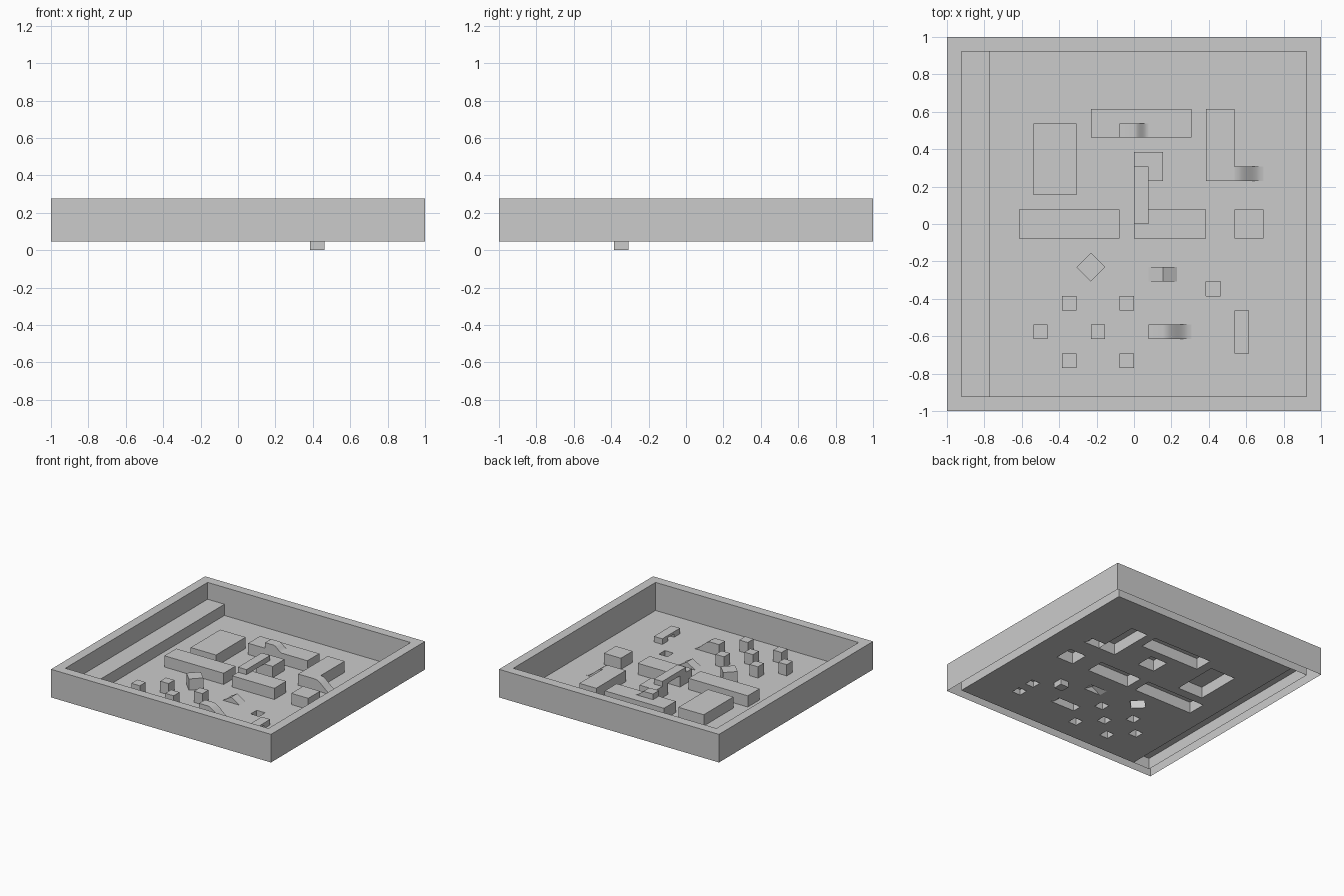
import bpy
import math

if "Cube" in bpy.data.objects:
    bpy.data.objects.remove(bpy.data.objects["Cube"])

U = 1 / 13        # plan module
V = 0.6 * U       # height module
FLOOR = V         # floor level; only the pit reaches z = 0


def make(name, verts, faces):
    mesh = bpy.data.meshes.new(name)
    # Coordinates are given in modules, measured from the floor
    mesh.from_pydata([(x * U, y * U, FLOOR + z * V) for x, y, z in verts], [], faces)
    mesh.update()
    obj = bpy.data.objects.new(name, mesh)
    bpy.context.collection.objects.link(obj)
    return obj


def prism(name, profile, y0, y1, closed=False):
    """Extrude an x-z profile along y, leaving the underside open unless closed."""
    n = len(profile)
    verts = [(x, y0, z) for x, z in profile] + [(x, y1, z) for x, z in profile]
    faces = [(i, i + 1, i + 1 + n, i + n) for i in range(n - 1)]
    if closed:
        faces.append((n - 1, 0, n, 2 * n - 1))
    faces += [tuple(reversed(range(n))), tuple(range(n, 2 * n))]
    return make(name, verts, faces)


footprints = []


def block(name, x0, x1, y0, y1, h=2, base=0, closed=False):
    if base == 0:
        footprints.append((x0, x1, y0, y1))
    return prism(name, [(x0, base), (x0, h), (x1, h), (x1, base)], y0, y1, closed)


def ramp(name, x0, xs, x1, y0, y1, h, base=0):
    """Flat from x0 to xs, then an eased slope down to x1."""
    if base == 0:
        footprints.append((x0, x1, y0, y1))
    pts = [(x0, base), (x0, h)] if x0 < xs else [(x0, base)]
    for i in range(9):
        t = i / 8
        pts.append((xs + (x1 - xs) * t, h - (h - base) * t * t * (3 - 2 * t)))
    obj = prism(name, pts, y0, y1)
    bpy.ops.object.select_all(action='DESELECT')
    obj.select_set(True)
    bpy.context.view_layer.objects.active = obj
    bpy.ops.object.shade_smooth_by_angle(angle=math.radians(25))


# Perimeter wall: hollow square ring, open underneath
rings = [(13, 0), (13, 5), (12, 5), (12, 0)]
wall_v = [(sx * r, sy * r, z) for r, z in rings
          for sx, sy in ((-1, -1), (1, -1), (1, 1), (-1, 1))]
wall_f = [(4 * k + i, 4 * k + (i + 1) % 4, 4 * k + 4 + (i + 1) % 4, 4 * k + 4 + i)
          for k in range(3) for i in range(4)]
make("perimeter_wall", wall_v, wall_f)

# Large blocks
block("side_ledge", -12, -10, -12, 12)
block("west_block", -7, -4, 2, 7)
block("north_block", -3, 4, 6, 8)
block("east_block", 5, 7, 3, 8)
block("bridge_pier", 0, 2, 3, 5)
block("long_block_left", -8, -1, -1, 1)
block("long_block_right", 0, 5, -1, 1)
block("square_block", 7, 9, -1, 1)

# Bridge resting on two blocks
block("bridge", 0, 1, 0, 4, 2.9, 2, closed=True)

# Pillars
for i, (x, y) in enumerate([(-5, -6), (-1, -6), (-7, -8), (-3, -8), (-5, -10), (-1, -10)]):
    block(f"pillar_{i + 1}", x, x + 1, y, y + 1)

# Low tunnel block
block("tunnel_leg_front", 7, 8, -9, -8, 1)
block("tunnel_leg_back", 7, 8, -7, -6, 1)
block("tunnel_lintel", 7, 8, -8, -7, 1, 0.6, closed=True)

# Ramps
ramp("north_top_ramp", -1, 0, 1, 6, 7, 3, 2)
ramp("east_ramp", 7, 7, 9, 3, 4, 2)
ramp("south_ramp", 1, 2, 4, -8, -7, 2)

# Ridge with two slopes
prism("ridge", [(1, 0), (2, 1), (3, 0)], -4, -3)
footprints.append((1, 3, -4, -3))

# Pit below the floor
block("pit", 5, 6, -5, -4, -1)

# Diamond pillar
d = [(-4, -3), (-3, -4), (-2, -3), (-3, -2)]
make("diamond_pillar", [(x, y, z) for z in (0, 2) for x, y in d],
     [(i, (i + 1) % 4, 4 + (i + 1) % 4, 4 + i) for i in range(4)] + [(4, 5, 6, 7)])
footprints.append((-4, -2, -4, -2))

# Floor with openings under every hollow part
fv, ff = [], []


def add_face(pts):
    ff.append(tuple(range(len(fv), len(fv) + len(pts))))
    fv.extend((x, y, 0) for x, y in pts)


for x in range(-12, 12):
    for y in range(-12, 12):
        if not any(a <= x < b and c <= y < e for a, b, c, e in footprints):
            add_face([(x, y), (x + 1, y), (x + 1, y + 1), (x, y + 1)])
for i, corner in enumerate([(-4, -4), (-2, -4), (-2, -2), (-4, -2)]):
    add_face([corner, d[(i + 1) % 4], d[i]])
make("floor", fv, ff)
